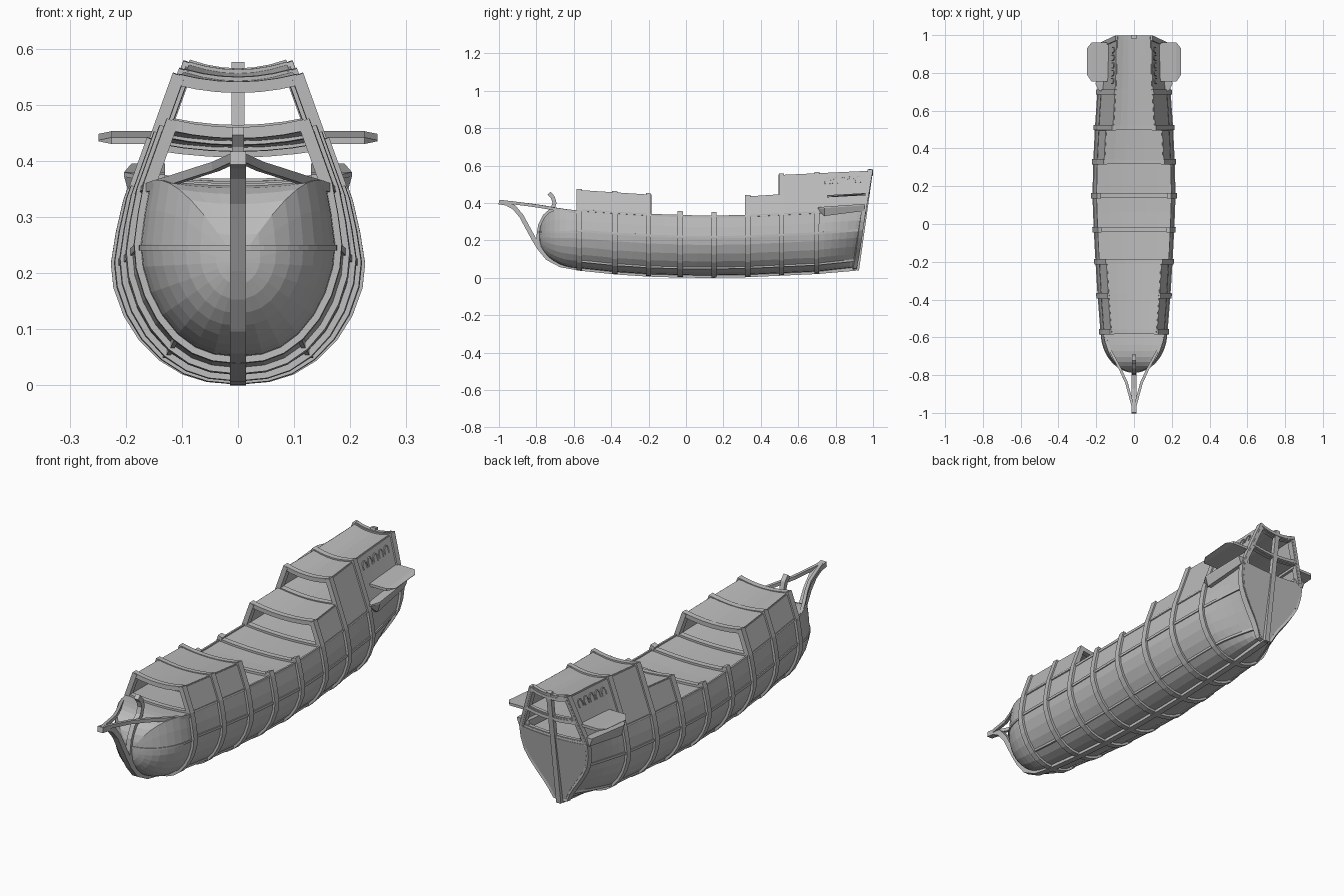
import bpy, math
from mathutils import Vector

cube = bpy.data.objects.get("Cube")
if cube:
    bpy.data.objects.remove(cube)

mat = bpy.data.materials.new("plain_grey")
mat.use_nodes = True
grey = (0.5, 0.5, 0.5, 1)
mat.diffuse_color = grey
mat.node_tree.nodes["Principled BSDF"].inputs["Base Color"].default_value = grey


def loft(name, rows, closed=False, caps=False, thick=0):
    """Skin a list of equally long point rows, optionally closed, capped or thickened."""
    n = len(rows[0])
    verts = [tuple(p) for r in rows for p in r]
    faces = []
    for i in range(len(rows) - 1):
        for j in range(n if closed else n - 1):
            k = (j + 1) % n
            faces.append((i * n + j, i * n + k, i * n + n + k, i * n + n + j))
    if caps:
        faces.append(tuple(range(n))[::-1])
        faces.append(tuple(range(len(verts) - n, len(verts))))
    me = bpy.data.meshes.new(name)
    me.from_pydata(verts, [], faces)
    me.materials.append(mat)
    ob = bpy.data.objects.new(name, me)
    bpy.context.scene.collection.objects.link(ob)
    bpy.context.view_layer.objects.active = ob
    ob.select_set(True)
    bpy.ops.object.mode_set(mode="EDIT")
    bpy.ops.mesh.select_all(action="SELECT")
    bpy.ops.mesh.normals_make_consistent(inside=False)
    bpy.ops.object.mode_set(mode="OBJECT")
    ob.select_set(False)
    if thick:
        m = ob.modifiers.new("thickness", "SOLIDIFY")
        m.thickness, m.offset = thick, 0
    return ob


def bar(name, path, w, h, ref=(1, 0, 0)):
    """Sweep a rectangle, w along ref and h across it, along a path."""
    path = [Vector(p) for p in path]
    rows = []
    for i, p in enumerate(path):
        t = (path[min(i + 1, len(path) - 1)] - path[max(i - 1, 0)]).normalized()
        s = Vector(ref)
        s = (s - t * s.dot(t)).normalized()
        n = s.cross(t)
        rows.append([p + s * a * w / 2 + n * b * h / 2
                     for a, b in ((1, 1), (-1, 1), (-1, -1), (1, -1))])
    return loft(name, rows, True, True)


def interp(table, y):
    for (a, va), (b, vb) in zip(table, table[1:]):
        if y <= b:
            t = max(0, (y - a) / (b - a))
            return va + (vb - va) * t
    return table[-1][1]


# Hull lines along the length: half width, bottom, sheer and the roof heights
WIDTH = [(-.57, .174), (-.38, .189), (-.2, .2), (0, .211), (.15, .216), (.33, .212),
         (.51, .203), (.7, .19), (1, .166)]
BOTTOM = [(-.57, .05), (-.38, .03), (-.2, .018), (0, .012), (.15, .012), (.33, .015), (.7, .032), (1, .055)]
SHEER = [(-.57, .36), (-.2, .336), (.1, .326), (.33, .33), (.7, .348), (1, .365)]
FORE = [(-.57, .464), (-.2, .44)]
HALF = [(.33, .43), (.51, .442), (1, .465)]
TOP = [(.51, .545), (1, .568)]
FULL = [(0, 0), (.25, .015), (.44, .055), (.62, .13), (.78, .24), (.9, .37), (.98, .52),
        (1, .65), (.96, .82), (.9, 1)]
TUCK = [0, .17, .2, .27, .4, .58, .77, .9, .97, .98]


def rake(s, z):
    """Bend the stations behind the last full frame onto the sloping transom."""
    return s if s <= .7 else .7 + (s - .7) / .3 * (.21 + .171 * (z - .05))


def half(s):
    w, zb, zs = interp(WIDTH, s), interp(BOTTOM, s), interp(SHEER, s)
    u = max(0, (s - .7) / .3) ** 1.6
    pts = []
    for (fx, fz), tx in zip(FULL, TUCK):
        z = zb + (zs - zb) * fz
        pts.append(Vector((w * (fx + (tx - fx) * u), rake(s, z), z)))
    return pts


def wall(s, z):
    x, zs = half(s)[-1].x, interp(SHEER, s)
    return Vector((x - .36 * (z - zs), rake(s, z), z))


def flip(p):
    return Vector((-p.x, p.y, p.z))


def across(p, sag, n=6):
    """Points of a sagging deck line from p to its mirror image."""
    return [Vector((p.x * (1 - 2 * i / n), p.y, p.z - sag * (1 - (1 - 2 * i / n) ** 2)))
            for i in range(n + 1)]


def ring(s):
    h = half(s)
    return [flip(p) for p in h[:0:-1]] + h + across(h[-1], .01)[1:-1]


# Hull with a rounded bow, a closed deck and a flat transom
rows = []
front = ring(-.57)
for i in range(9, 0, -1):
    a = math.radians(i * 9.6)
    c, sn = math.cos(a), math.sin(a)
    up = math.sqrt(1 - sn ** 4)
    rows.append([Vector((p.x * c, -.57 - .215 * sn,
                         .22 + (p.z - .22) * (up if p.z > .22 else c) + (.02 * sn * up if p.z > .3 else 0)))
                 for p in front])
stations = [-.57, -.48, -.38, -.29, -.2, -.12, -.03, .06, .15, .24, .33, .42, .51, .6, .7,
            .75, .8, .85, .9, .95, 1]
rows += [ring(s) for s in stations]
loft("hull", rows, True, True)


# Castles: leaning side walls and sagging roofs, open at the ends
def castle(name, table, a, b, sag):
    ss = [s for s in stations if a <= s <= b]
    loft(name + "_roof", [across(wall(s, interp(table, s)), sag) for s in ss], thick=.01)
    for side, f in (("left", lambda p: p), ("right", flip)):
        loft(f"{name}_{side}_wall",
             [[f(wall(s, interp(SHEER, s) - .005)), f(wall(s, interp(table, s)))] for s in ss], thick=.008)


castle("forecastle", FORE, -.57, -.2, .012)
castle("half_deck", HALF, .33, 1, .014)
castle("sterncastle", TOP, .51, 1, .016)

# Frames wrapped around the hull, with a beam across each deck
FRAMES = [(-.57, FORE), (-.38, FORE), (-.2, FORE), (-.03, None), (.15, None),
          (.33, HALF), (.51, TOP), (.7, TOP), (.985, TOP)]
for i, (y, table) in enumerate(FRAMES):
    rows = []
    for s in (y - .014, y + .014):
        z = interp(table, s) + .008 if table else interp(SHEER, s) + .022
        h = half(s) + [wall(s, z)]
        rows.append([flip(p) for p in h[:0:-1]] + h)
    loft(f"frame_{i}", rows, thick=.022)
    decks = [(SHEER, .01)] + ([(table, .014)] if table else []) + ([(HALF, .014)] if table is TOP else [])
    for k, (t, sag) in enumerate(decks):
        loft(f"deck_beam_{i}_{k}",
             [across(wall(s, interp(t, s)), sag) for s in (y - .012, y + .012)], thick=.02)

# Thin wales running along the sides and round the bow
for side, f in (("left", lambda p: p), ("right", flip)):
    for k in (3, 7, 9):
        bar(f"{side}_wale_{k}", [f(half(s)[k]) for s in stations], .012, .008, (0, 0, 1))
bow = [Vector((.174 * math.cos(t), -.57 - .215 * math.sin(t), .245))
       for t in [math.pi * i / 24 for i in range(25)]]
bar("bow_wale", bow, .01, .006, (0, 0, 1))

# Keel running up into the curved beak
keel = [(-1, .405), (-.96, .398), (-.92, .377), (-.88, .33), (-.845, .265), (-.815, .21), (-.785, .16),
        (-.74, .105), (-.67, .068)]
keel += [(s, interp(BOTTOM, s)) for s in stations if s <= .7] + [(.91, .05)]
bar("keel_and_beak", [(0, y, z) for y, z in keel], .028, .024)

# Stem post on the bow, curling forward at its head
stem = [(-.787, .17), (-.789, .22), (-.78, .28), (-.755, .33), (-.715, .365), (-.703, .4),
        (-.712, .43), (-.732, .453)]
bar("stem_post", [(0, y, z) for y, z in stem], .022, .022)

# Rails from the forecastle to the beak, and a slim centre spar
rail = [(0, -.99, .408), (.018, -.92, .4), (.04, -.84, .39), (.072, -.77, .38),
        (.115, -.69, .366), (.145, -.63, .357), (.163, -.56, .35)]
for side, sx in (("left", 1), ("right", -1)):
    bar(f"{side}_beak_rail", [(sx * x, y, z) for x, y, z in rail], .016, .014, (0, 0, 1))

# Stern post and cross beams of the open stern
bar("stern_post", [(0, .915, .04), (0, .99, .575)], .024, .02)
for name, table, sag in (("lower", SHEER, .01), ("middle", HALF, .014), ("upper", TOP, .016)):
    line = across(wall(.985, interp(table, 1)), sag)
    bar(f"{name}_stern_beam", line, .026, .016, (0, 0, 1))

# Quarter galleries, side wings and arched window frames
for side, sx in (("left", 1), ("right", -1)):
    rows = []
    for y, x, z0, z1 in ((.705, .185, .366, .376), (.74, .203, .33, .38), (.955, .19, .358, .395)):
        rows.append([(sx * .13, y, z0), (sx * (x - .012), y, z0), (sx * x, y, z1 - .008),
                     (sx * x, y, z1), (sx * .13, y, z1)])
    loft(f"{side}_gallery", rows, True, True)

    rows = []
    for x, y0, y1, t in ((.12, .755, .96, .006), (.225, .755, .96, .006), (.249, .79, .93, .001)):
        z0, z1 = .436, .447
        rows.append([(sx * x, y0, z0 - t), (sx * x, y1, z1 - t), (sx * x, y1, z1 + t), (sx * x, y0, z0 + t)])
    loft(f"{side}_wing", rows, True, True)

    for i in range(5):
        s, z = .76 + i * .042, .502 + i * .002
        path = []
        for dy, dz in ((-.014, 0), (-.014, .02), (-.008, .03), (0, .033), (.008, .03), (.014, .02), (.014, 0)):
            p = wall(s + dy, z + dz)
            path.append((sx * (p.x + .003), p.y, p.z))
        bar(f"{side}_window_{i}", path, .01, .005, (1, 0, 0))
